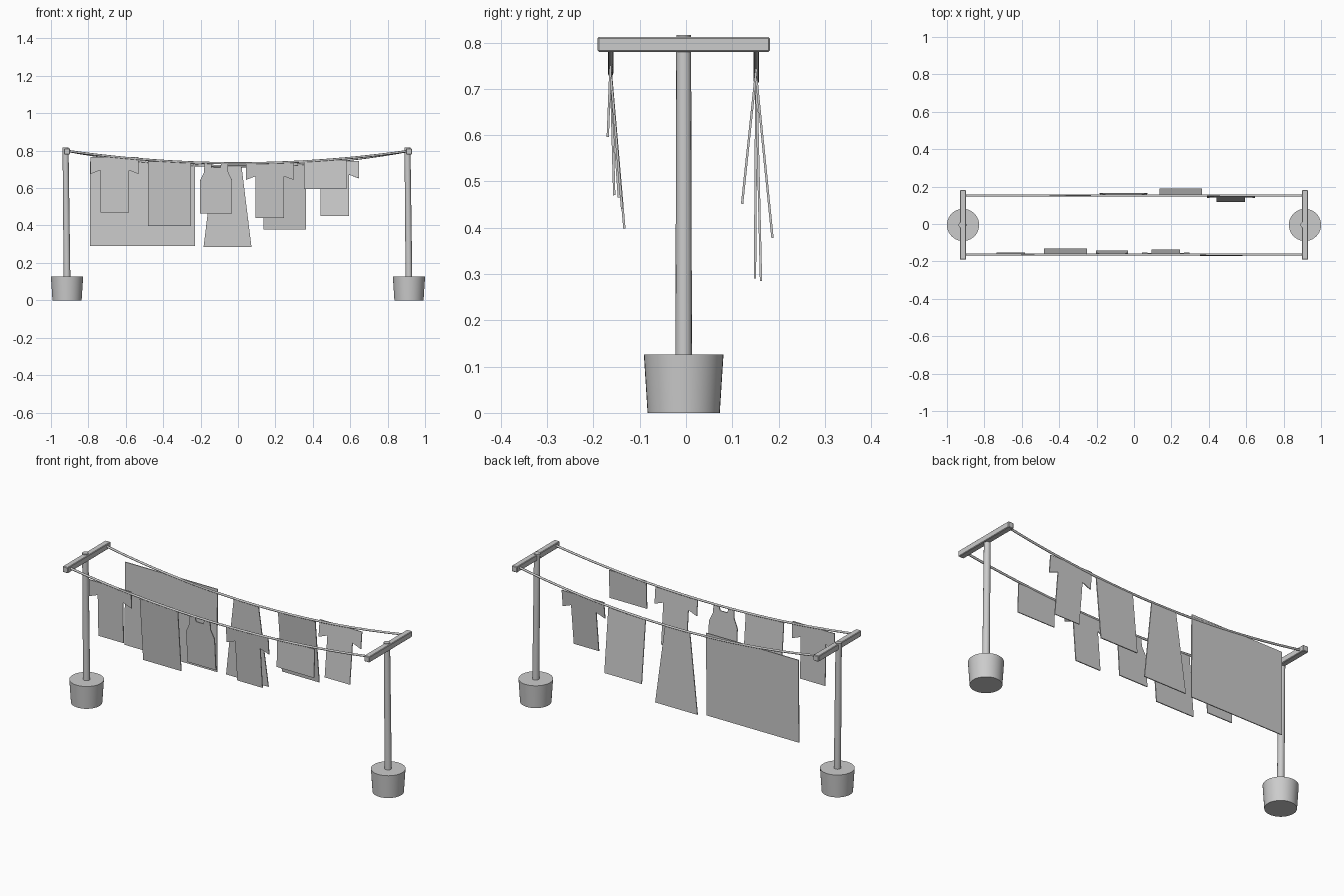
import bpy
import bmesh
from math import atan2
from mathutils import Matrix, Vector

old = bpy.data.objects.get("Cube")
if old:
    bpy.data.objects.remove(old, do_unlink=True)

grey = bpy.data.materials.new("plain_grey")
grey.use_nodes = True
GREY = (0.6, 0.6, 0.6, 1)
grey.diffuse_color = GREY
grey.node_tree.nodes["Principled BSDF"].inputs["Base Color"].default_value = GREY

MID_Y = -0.005      # middle of the frame
POST_X = 0.914
BAR_Z = 0.796
ROPES = {"front": (-0.163, 0.733), "back": (0.152, 0.717)}   # y, lowest z


def make_object(name, bm, smooth=False):
    bmesh.ops.recalc_face_normals(bm, faces=bm.faces)
    mesh = bpy.data.meshes.new(name)
    bm.to_mesh(mesh)
    bm.free()
    mesh.materials.append(grey)
    obj = bpy.data.objects.new(name, mesh)
    bpy.context.collection.objects.link(obj)
    if smooth:
        bpy.ops.object.select_all(action="DESELECT")
        obj.select_set(True)
        bpy.context.view_layer.objects.active = obj
        bpy.ops.object.shade_smooth_by_angle()
    return obj


def cone(name, base, top, r1, r2, sides):
    """Round part running from base to top."""
    base, top = Vector(base), Vector(top)
    axis = top - base
    turn = axis.to_track_quat("Z", "Y").to_matrix().to_4x4()
    bm = bmesh.new()
    bmesh.ops.create_cone(bm, cap_ends=True, segments=sides, radius1=r1, radius2=r2,
                          depth=axis.length,
                          matrix=Matrix.Translation((base + top) / 2) @ turn)
    return make_object(name, bm, True)


def rope_height(row, x):
    low = ROPES[row][1]
    return low + (BAR_Z + 0.003 - low) * (x / POST_X) ** 2


def cloth(name, row, x, bottom_z, bottom_y, outline):
    """Thin garment hung at x; outline(h) gives points with z = 0 on the rope."""
    top_z = rope_height(row, x)
    rope_y = ROPES[row][0]
    height = top_z - bottom_z
    lean = atan2(bottom_y - rope_y, height)
    bm = bmesh.new()
    face = bm.faces.new([bm.verts.new((px, 0, pz)) for px, pz in outline(height)])
    thick = 0.005
    extruded = bmesh.ops.extrude_face_region(bm, geom=[face])["geom"]
    bmesh.ops.translate(bm, vec=(0, thick, 0),
                        verts=[v for v in extruded if isinstance(v, bmesh.types.BMVert)])
    bmesh.ops.translate(bm, vec=(0, -thick / 2, 0), verts=bm.verts)
    bmesh.ops.transform(bm, verts=bm.verts, matrix=Matrix.Translation((x, rope_y, top_z))
                        @ Matrix.Rotation(lean, 4, "X"))
    return make_object(name, bm)


def mirrored(half):
    """Close a right-hand half outline across its middle."""
    return half + [(-px, pz) for px, pz in reversed(half)]


def panel(top_width, bottom_width):
    return lambda h: mirrored([(top_width / 2, 0), (bottom_width / 2, -h)])


def shirt(h):
    return mirrored([(0.128, 0), (0.128, -0.092), (0.076, -0.072), (0.076, -h)])


def vest(h):
    return mirrored([(0.023, -0.025), (0.027, 0), (0.062, 0), (0.065, -0.05),
                     (0.086, -0.095), (0.086, -h)])


# Posts in their tubs, with a crossbar on each
for side, x in (("right", -POST_X), ("left", POST_X)):
    cone(side + "_tub", (x, MID_Y, 0), (x, MID_Y, 0.126), 0.078, 0.086, 40)
    cone(side + "_post", (x, MID_Y, 0.1), (x - 0.008, MID_Y, 0.816), 0.018, 0.016, 16)
    bm = bmesh.new()
    bmesh.ops.create_cube(bm, size=1, matrix=Matrix.Translation((x, MID_Y, BAR_Z))
                          @ Matrix.Diagonal((0.032, 0.372, 0.032, 1)))
    bmesh.ops.bevel(bm, geom=bm.edges[:], offset=0.003, segments=1, affect="EDGES")
    make_object(side + "_crossbar", bm)

# Sagging ropes
for row, (y, low) in ROPES.items():
    curve = bpy.data.curves.new(row + "_rope", "CURVE")
    curve.dimensions = "3D"
    curve.bevel_depth = 0.006
    curve.bevel_resolution = 2
    curve.use_fill_caps = True
    steps = 24
    spline = curve.splines.new("POLY")
    spline.points.add(steps)
    for i, point in enumerate(spline.points):
        x = POST_X * (2 * i / steps - 1)
        point.co = (x, y, rope_height(row, x), 1)
    spline.use_smooth = True
    curve.materials.append(grey)
    bpy.context.collection.objects.link(bpy.data.objects.new(row + "_rope", curve))

# Washing on the front rope
cloth("front_right_shirt", "front", -0.66, 0.47, -0.155, shirt)
cloth("front_towel", "front", -0.365, 0.397, -0.133, panel(0.23, 0.23))
cloth("vest", "front", -0.117, 0.465, -0.145, vest)
cloth("front_left_shirt", "front", 0.17, 0.44, -0.138, shirt)
cloth("small_towel", "front", 0.467, 0.596, -0.169, panel(0.226, 0.226))

# Washing on the back rope
cloth("bed_sheet", "back", -0.51, 0.29, 0.149, panel(0.56, 0.56))
cloth("skirt", "back", -0.056, 0.285, 0.162, panel(0.15, 0.256))
cloth("back_towel", "back", 0.25, 0.376, 0.187, panel(0.226, 0.226))
cloth("back_shirt", "back", 0.518, 0.45, 0.121, shirt)
